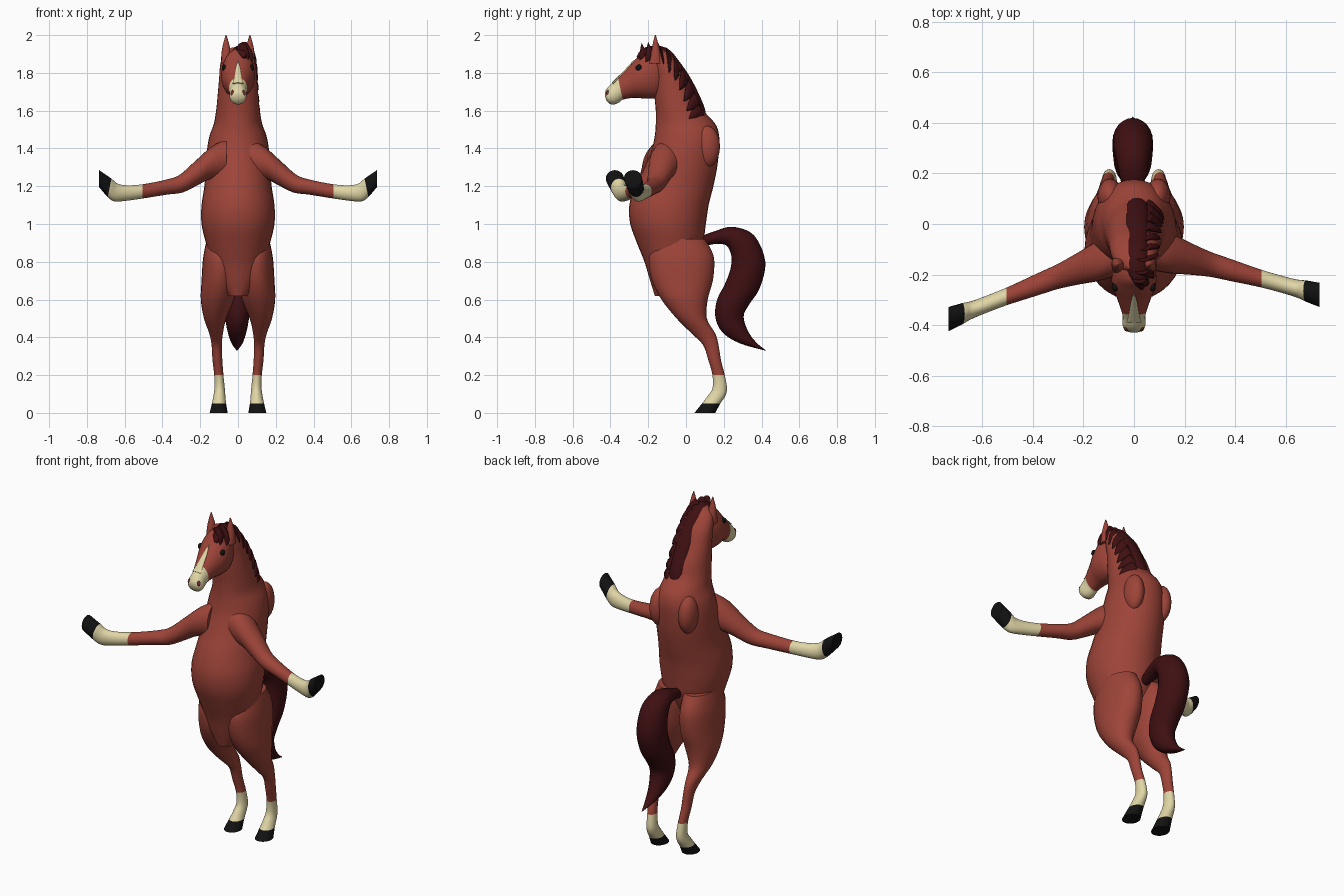
import bpy
import bmesh
import math
from mathutils import Vector

if "Cube" in bpy.data.objects:
    bpy.data.objects.remove(bpy.data.objects["Cube"], do_unlink=True)


def make_material(name, red, green, blue):
    material = bpy.data.materials.new(name)
    material.use_nodes = True
    color = (red, green, blue, 1.0)
    material.diffuse_color = color
    shader = material.node_tree.nodes["Principled BSDF"]
    shader.inputs["Base Color"].default_value = color
    shader.inputs["Roughness"].default_value = 0.8
    return material


COAT = make_material("chestnut coat", 0.34, 0.058, 0.04)
CREAM = make_material("cream markings", 0.75, 0.67, 0.38)
HAIR = make_material("dark maroon hair", 0.05, 0.005, 0.006)
BLACK = make_material("black hoof", 0.006, 0.006, 0.006)
NOSTRIL = make_material("dark red nostril", 0.16, 0.03, 0.025)


def catmull(a, b, c, d, t):
    return [0.5 * (2 * q + (r - p) * t + (2 * p - 5 * q + 4 * r - s) * t * t
                   + (3 * q - p - 3 * r + s) * t ** 3)
            for p, q, r, s in zip(a, b, c, d)]


def finish(name, bm, materials):
    bmesh.ops.recalc_face_normals(bm, faces=bm.faces)
    mesh = bpy.data.meshes.new(name)
    bm.to_mesh(mesh)
    bm.free()
    for material in materials:
        mesh.materials.append(material)
    obj = bpy.data.objects.new(name, mesh)
    bpy.context.collection.objects.link(obj)
    bpy.ops.object.select_all(action="DESELECT")
    obj.select_set(True)
    bpy.context.view_layer.objects.active = obj
    bpy.ops.object.shade_smooth_by_angle(angle=math.radians(50))
    return obj


def loft(name, rows, bands, sideways=False, flip=1, sides=24, steps=4):
    """Skin elliptical rings. A row holds both ends of the ring's profile line
    (u, z, u, z), then the centre and half width across that profile.
    bands lists (first row, material) in order along the loft."""
    bm = bmesh.new()
    rings, owners = [], []
    last = len(rows) - 1
    for i in range(last):
        window = [rows[max(0, min(last, k))] for k in range(i - 1, i + 3)]
        for step in range(steps):
            rings.append(catmull(*window, step / steps))
            owners.append(i)
    rings.append(rows[-1])
    loops = []
    for u0, z0, u1, z1, centre, half in rings:
        half = max(half, 0.0005)
        loop = []
        for k in range(sides):
            angle = math.tau * k / sides
            along = (1 + math.sin(angle)) / 2
            u = u0 + (u1 - u0) * along
            z = z0 + (z1 - z0) * along
            across = centre + half * math.cos(angle)
            loop.append(bm.verts.new((flip * u, across, z) if sideways
                                     else (flip * across, u, z)))
        loops.append(loop)
    for owner, low, high in zip(owners, loops, loops[1:]):
        slot = max(n for n, band in enumerate(bands) if band[0] <= owner)
        for k in range(sides):
            n = (k + 1) % sides
            face = bm.faces.new((low[k], low[n], high[n], high[k]))
            face.material_index = slot
    bm.faces.new(loops[0])
    bm.faces.new(loops[-1]).material_index = len(bands) - 1
    return finish(name, bm, [band[1] for band in bands])


def ellipsoid(name, centre, radii, material):
    bm = bmesh.new()
    bmesh.ops.create_uvsphere(bm, u_segments=20, v_segments=12, radius=1)
    for vert in bm.verts:
        vert.co = Vector(c + v * r for c, v, r in zip(centre, vert.co, radii))
    return finish(name, bm, [material])


# Torso and neck: height, front, back, half width
torso = [(.62, -.165, -.05, .05), (.7, -.19, 0, .1), (.8, -.22, .05, .14),
         (.9, -.26, .09, .17), (1, -.295, .105, .193), (1.1, -.3, .12, .193),
         (1.2, -.27, .145, .178), (1.3, -.22, .165, .17), (1.4, -.18, .175, .163),
         (1.47, -.165, .175, .15), (1.53, -.16, .155, .128), (1.6, -.16, .095, .116),
         (1.68, -.167, .06, .108), (1.77, -.17, .01, .1), (1.85, -.18, -.035, .093),
         (1.91, -.19, -.09, .07), (1.935, -.18, -.13, .03)]
loft("torso_and_neck", [(f, z, b, z, 0, w) for z, f, b, w in torso],
     [(0, COAT)], sides=32)

# Head, with a cream muzzle
head = [(-.13, 1.93, -.1, 1.72, 0, .06), (-.215, 1.925, -.15, 1.67, 0, .085),
        (-.26, 1.88, -.22, 1.665, 0, .087), (-.31, 1.825, -.28, 1.668, 0, .067),
        (-.36, 1.775, -.335, 1.658, 0, .049), (-.385, 1.75, -.355, 1.643, 0, .045),
        (-.41, 1.728, -.38, 1.633, 0, .046), (-.428, 1.7, -.405, 1.637, 0, .038),
        (-.43, 1.68, -.422, 1.655, 0, .016)]
loft("head", head, [(0, COAT), (4, CREAM)])
blaze = [(-.275, 1.865, .001), (-.31, 1.825, .012), (-.36, 1.775, .02),
         (-.39, 1.745, .03)]
loft("blaze", [(y - .003, z + .003, y + .006, z - .006, 0, w) for y, z, w in blaze],
     [(0, CREAM)])

# Hind leg: height, front, back, inner, outer
hind = [(.92, -.15, .1, .01, .165), (.86, -.185, .135, .005, .178),
        (.8, -.197, .15, 0, .187), (.7, -.18, .142, 0, .193),
        (.6, -.13, .115, .02, .197), (.5, -.05, .11, .062, .18),
        (.42, .03, .155, .08, .152), (.36, .09, .172, .085, .14),
        (.28, .118, .185, .083, .135), (.2, .14, .205, .077, .126),
        (.13, .14, .217, .07, .125), (.09, .115, .208, .067, .13),
        (.05, .085, .182, .063, .138), (0, .045, .155, .055, .15)]
hind_rows = [(f, z, b, z, (i + o) / 2, (o - i) / 2) for z, f, b, i, o in hind]

# Foreleg: top edge, bottom edge, half depth
fore = [(.06, 1.45, .06, 1.24, .09), (.14, 1.41, .15, 1.235, .08),
        (.23, 1.33, .2, 1.213, .065), (.31, 1.26, .29, 1.168, .05),
        (.38, 1.235, .38, 1.155, .044), (.505, 1.21, .505, 1.135, .035),
        (.59, 1.205, .6, 1.122, .034), (.64, 1.215, .655, 1.12, .036),
        (.67, 1.24, .69, 1.143, .042), (.735, 1.285, .735, 1.195, .048)]

ear = [(-.2, 1.85, -.12, 1.85, .06, .03), (-.185, 1.91, -.135, 1.91, .062, .025),
       (-.175, 1.96, -.148, 1.96, .063, .014), (-.165, 2, -.16, 2, .063, .002)]

# Paired parts; the forelegs reach forward by different amounts
for side, flip, start, reach in (("left", 1, .075, .28), ("right", -1, .09, .39)):
    loft(side + "_hind_leg", hind_rows,
         [(0, COAT), (9, CREAM), (12, BLACK)], flip=flip)
    loft(side + "_foreleg",
         [(a, za, b, zb, -start - reach * (a + b) / 2, d) for a, za, b, zb, d in fore],
         [(0, COAT), (5, CREAM), (8, BLACK)], sideways=True, flip=flip)
    loft(side + "_ear", ear, [(0, COAT)], flip=flip, sides=14)
    ellipsoid(side + "_shoulder_blade", (flip * .095, .11, 1.41),
              (.05, .07, .11), COAT)
    ellipsoid(side + "_eye", (flip * .074, -.25, 1.828), (.012, .017, .016), BLACK)
    ellipsoid(side + "_nostril", (flip * .029, -.413, 1.69),
              (.011, .012, .019), NOSTRIL)

# Tail: outer edge, inner edge, half width
tail = [(.08, .935, .09, .88, .025), (.16, .965, .16, .895, .045),
        (.25, .985, .215, .885, .06), (.36, .94, .24, .83, .075),
        (.42, .8, .235, .76, .08), (.39, .66, .205, .68, .08),
        (.335, .575, .165, .6, .075), (.305, .51, .155, .51, .065),
        (.33, .43, .19, .43, .05), (.375, .37, .28, .37, .03),
        (.425, .33, .42, .33, .002)]
loft("tail", [row[:4] + (-.005, row[4]) for row in tail], [(0, HAIR)])

# Mane crest, from the forelock down the back of the neck
crest = [(-.262, 1.885, -.245, 1.87, .03, .008), (-.24, 1.92, -.215, 1.88, .025, .03),
         (-.2, 1.94, -.18, 1.88, .015, .042), (-.14, 1.943, -.14, 1.88, .012, .045),
         (-.085, 1.92, -.12, 1.86, .012, .045), (-.035, 1.86, -.08, 1.82, .012, .046),
         (.02, 1.78, -.03, 1.75, .012, .046), (.067, 1.69, .01, 1.67, .012, .046),
         (.1, 1.61, .04, 1.6, .012, .042), (.105, 1.56, .07, 1.56, .012, .015)]
loft("mane_crest", crest, [(0, HAIR)])

# Pointed locks falling over the left side: root, tip, tip offset
locks = [((-.215, 1.92), (-.245, 1.865), .05), ((-.18, 1.925), (-.215, 1.86), .075),
         ((-.13, 1.925), (-.12, 1.845), .094), ((-.085, 1.895), (-.09, 1.8), .1),
         ((-.045, 1.845), (-.06, 1.76), .103), ((-.005, 1.79), (-.035, 1.71), .106),
         ((.03, 1.73), (-.012, 1.65), .109), ((.06, 1.665), (.003, 1.6), .113),
         ((.08, 1.61), (.012, 1.555), .117)]
slope = Vector((-.02, .04))
for number, (root, tip, offset) in enumerate(locks, 1):
    root, tip = Vector(root), Vector(tip)
    middle = root.lerp(tip, .5)
    rows = []
    for point, spread, centre, half in ((root, 1, offset * .4, .03),
                                        (middle, .65, offset * .77, .022),
                                        (tip, .04, offset, .004)):
        rows.append((*(point + slope * spread), *(point - slope * spread),
                     centre, half))
    loft("mane_lock_%d" % number, rows, [(0, HAIR)], sides=12)
